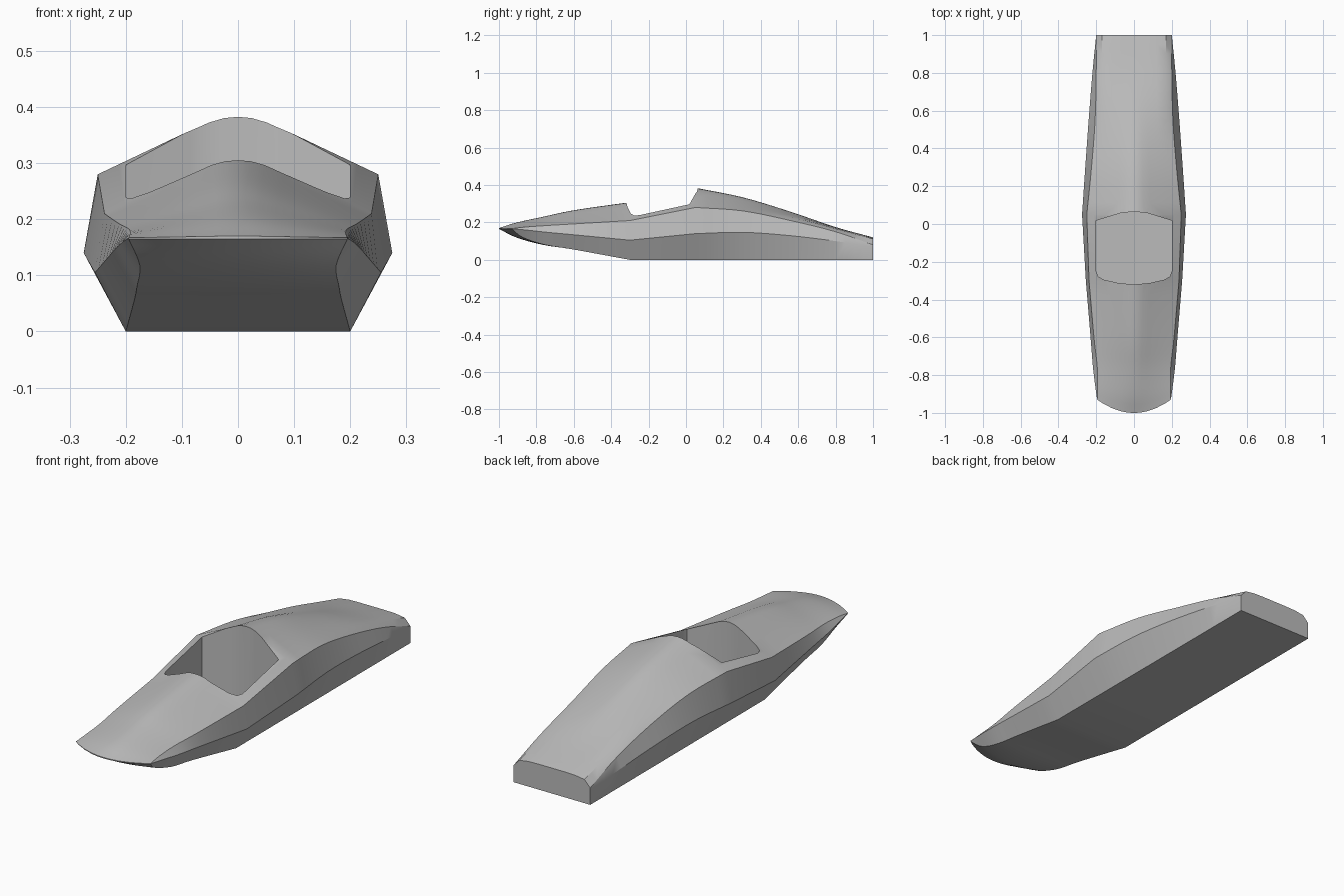
import bpy, bmesh
from mathutils import Vector

cube = bpy.data.objects.get("Cube")
if cube:
    bpy.data.objects.remove(cube, do_unlink=True)

# Material
paint = bpy.data.materials.new("plain_grey")
paint.use_nodes = True
grey = (0.5, 0.5, 0.5, 1)
paint.diffuse_color = grey
paint.node_tree.nodes["Principled BSDF"].inputs["Base Color"].default_value = grey

# Stations: y, bottom x/z, waist x/z, shoulder x/z, ridge z
NOSE = [
    (-.93, .195, .165, .195, .166, .195, .167, .17),
    (-.86, .175, .118, .205, .16, .192, .175, .2),
    (-.75, .18, .08, .218, .148, .195, .183, .23),
    (-.6, .185, .055, .23, .134, .212, .192, .265),
    (-.3, .2, 0, .255, .105, .238, .21, .308),
]
TAIL = [
    (.05, .2, 0, .275, .14, .25, .28, .385),
    (.3, .2, 0, .258, .147, .225, .262, .335),
    (.55, .2, 0, .24, .13, .206, .212, .26),
    (.8, .2, 0, .22, .1, .2, .15, .175),
    (1, .2, 0, .2, .07, .2, .08, .12),
]
ACROSS = [0, .1, .2, .35, .6, .85, 1]


def spline(keys, steps=4):
    """Smooth stations through the keys, ends included."""
    keys = [Vector(k) for k in keys]
    keys = [keys[0] * 2 - keys[1]] + keys + [keys[-1] * 2 - keys[-2]]
    out = []
    for a, b, c, d in zip(keys, keys[1:], keys[2:], keys[3:]):
        for i in range(steps):
            t = i / steps
            out.append((b * 2 + (c - a) * t + (a * 2 - b * 5 + c * 4 - d) * t**2
                        + (b * 3 - a - c * 3 + d) * t**3) / 2)
    return out + [keys[-2]]


def roof_height(u, y):
    """Peaked roof amidships, flat with rounded corners at the tail."""
    peak = (1 - u) * 1.13 if u > .2 else 1 - u * u * 2.4
    box = (1 - u**5) ** .4
    t = max(0, min(1, (y - .3) / .7))
    return peak + (box - peak) * t * t * (3 - 2 * t)


def section(station):
    """Closed ring of points around the hull."""
    y, bx, bz, wx, wz, sx, sz, top = station
    half = [(bx * u, bz) for u in ACROSS] + [(wx, wz)]
    half += [(sx * u, sz + (top - sz) * roof_height(u, y)) for u in reversed(ACROSS)]
    ring = half + [(-x, z) for x, z in half[-2:0:-1]]
    bow = .07 * (max(0, -.6 - y) / .33) ** 2
    return [(x, y - bow * max(0, 1 - (x / .195) ** 2), z) for x, z in ring]


def make_object(name, bm):
    bmesh.ops.recalc_face_normals(bm, faces=bm.faces)
    mesh = bpy.data.meshes.new(name)
    bm.to_mesh(mesh)
    bm.free()
    mesh.materials.append(paint)
    obj = bpy.data.objects.new(name, mesh)
    bpy.context.collection.objects.link(obj)
    return obj


# Hull lofted through the sections
bm = bmesh.new()
rings = [[bm.verts.new(p) for p in section(s)] for s in spline(NOSE) + spline(TAIL)]
n = len(rings[0])
for a, b in zip(rings, rings[1:]):
    for i in range(n):
        j = (i + 1) % n
        bm.faces.new((a[i], a[j], b[j], b[i]))

# End caps as strips between floor and roof
last = n // 2
for ring in (rings[0], rings[-1]):
    for side in (1, -1):
        for i in range(last // 2):
            loop = dict.fromkeys(((i, i + 1, last - i - 1, last - i)))
            bm.faces.new([ring[side * k % n] for k in loop])
hull = make_object("hull", bm)

# Cockpit opening, cut straight down almost to the floor
outline = [(0, .063), (.04, .062), (.07, .058), (.2, .018), (.2, -.25),
           (.19, -.278), (.16, -.295), (.08, -.313), (0, -.32)]
outline += [(-x, y) for x, y in outline[-2:0:-1]]
bm = bmesh.new()
base = bm.faces.new([bm.verts.new((x, y, .01)) for x, y in outline])
extruded = bmesh.ops.extrude_face_region(bm, geom=[base], use_keep_orig=True)
bmesh.ops.translate(bm, vec=(0, 0, .6),
                    verts=[v for v in extruded["geom"] if isinstance(v, bmesh.types.BMVert)])
cutter = make_object("cockpit_cutter", bm)
cutter.hide_render = True

cut = hull.modifiers.new("cockpit", "BOOLEAN")
cut.operation = "DIFFERENCE"
cut.solver = "EXACT"
cut.object = cutter
bpy.ops.object.select_all(action="DESELECT")
hull.select_set(True)
bpy.context.view_layer.objects.active = hull
bpy.ops.object.modifier_apply(modifier=cut.name)
bpy.data.objects.remove(cutter, do_unlink=True)
bpy.ops.object.shade_smooth_by_angle(angle=.5)
